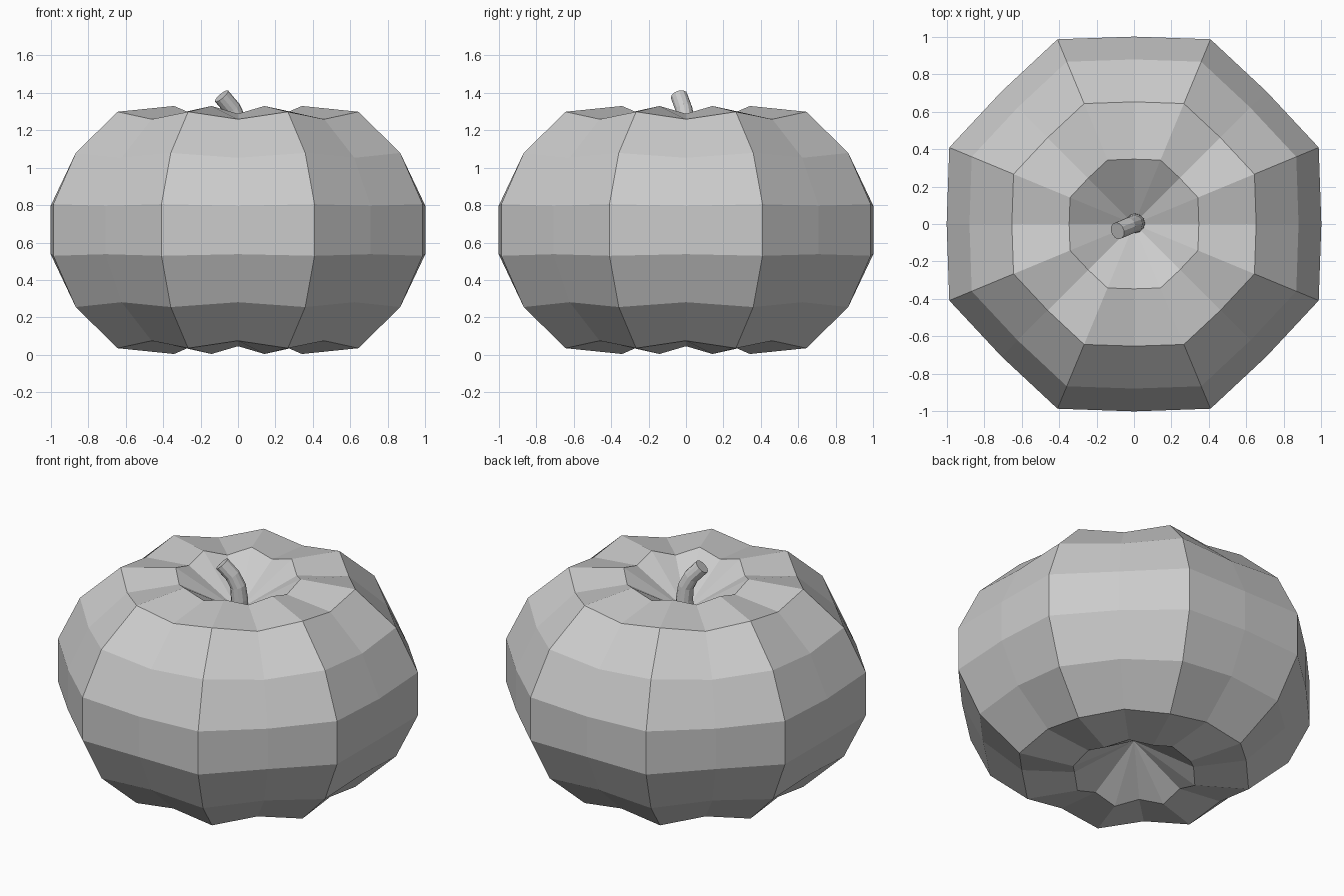
import bpy, bmesh
from math import sin, cos, radians, pi
from mathutils import Vector

if "Cube" in bpy.data.objects:
    bpy.data.objects.remove(bpy.data.objects["Cube"])


def finish(bm, name):
    bmesh.ops.recalc_face_normals(bm, faces=bm.faces)
    mesh = bpy.data.meshes.new(name)
    bm.to_mesh(mesh)
    bm.free()
    obj = bpy.data.objects.new(name, mesh)
    bpy.context.collection.objects.link(obj)
    return obj


def bridge(bm, a, b):
    n = len(a)
    for i in range(n):
        bm.faces.new((a[i], a[(i + 1) % n], b[(i + 1) % n], b[i]))


# Pumpkin body: 16 segments, alternating ridge and groove, sunken poles
MID = 0.667
HALF = [(0.37, 0.663), (0.697, 0.632), (0.939, 0.412), (1.069, 0.138)]
profile = HALF + [(r, -z) for r, z in reversed(HALF)]
bm = bmesh.new()
rings = []
for r, z in profile:
    ring = []
    for i in range(16):
        a = i * pi / 8
        k = 1.0 if i % 2 else 0.937
        ring.append(bm.verts.new((k * r * cos(a), k * r * sin(a), MID + k * z)))
    rings.append(ring)
for a, b in zip(rings, rings[1:]):
    bridge(bm, a, b)
for ring, z in ((rings[0], MID + 0.43), (rings[-1], MID - 0.43)):
    pole = bm.verts.new((0, 0, z))
    for i in range(16):
        bm.faces.new((ring[i], ring[(i + 1) % 16], pole))
finish(bm, "pumpkin_body")

# Bent stem: tube swept along a short leaning path
path = [Vector(p) for p in ((0.005, 0.003, 1.07), (0.008, 0.004, 1.17),
                            (0, 0, 1.25), (-0.03, -0.012, 1.315),
                            (-0.088, -0.037, 1.383))]
radii = [0.055, 0.05, 0.047, 0.046, 0.046]
bm = bmesh.new()
rings = []
for i, (p, r) in enumerate(zip(path, radii)):
    t = (path[min(i + 1, 4)] - path[max(i - 1, 0)]).normalized()
    u = Vector((0, 1, 0)).cross(t).normalized()
    v = t.cross(u)
    rings.append([bm.verts.new(p + r * (u * cos(j * pi / 6) + v * sin(j * pi / 6)))
                  for j in range(12)])
for a, b in zip(rings, rings[1:]):
    bridge(bm, a, b)
bm.faces.new(rings[0])
bm.faces.new(rings[-1])
finish(bm, "stem")
